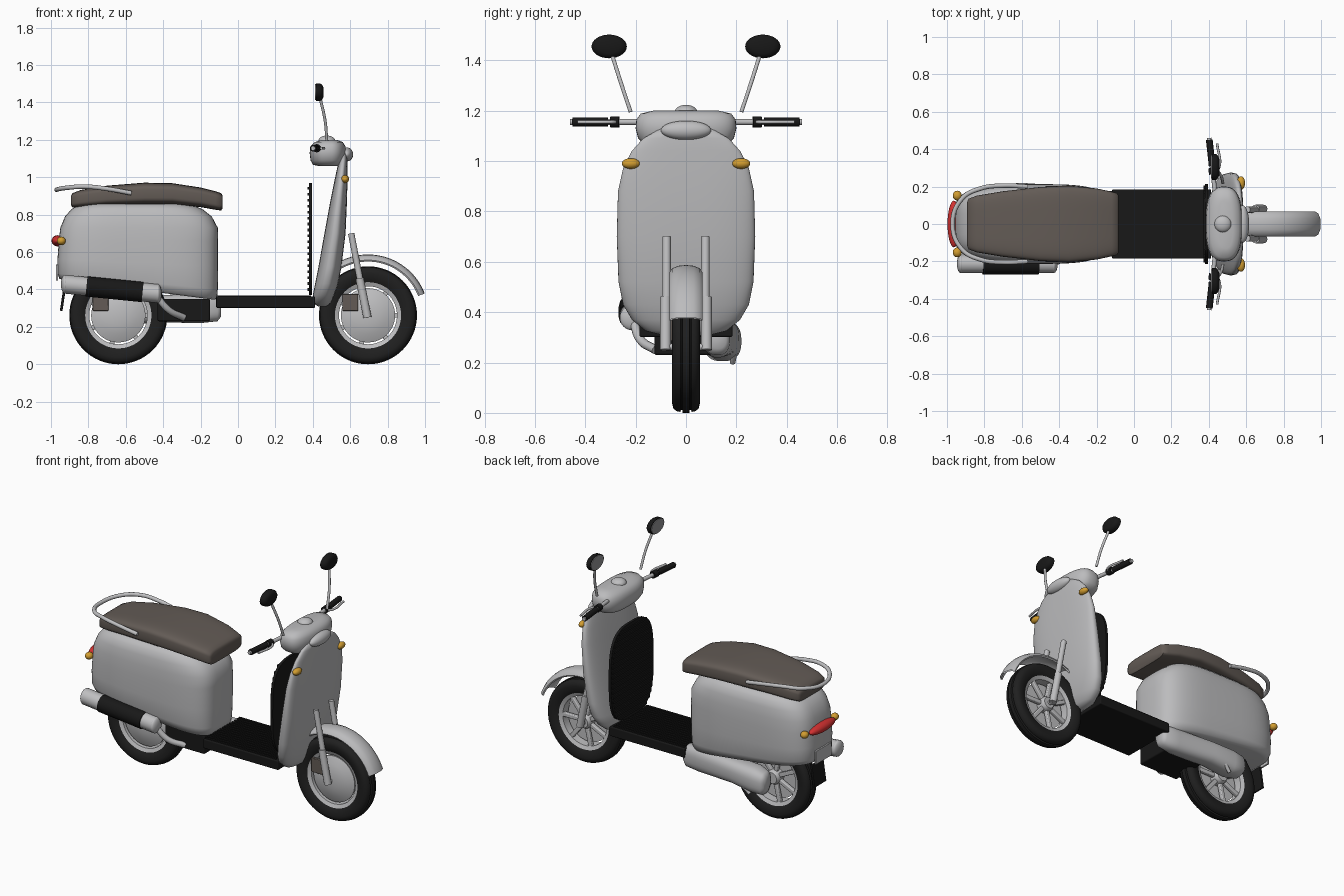
import bpy, bmesh, math
from mathutils import Vector

cube = bpy.data.objects.get("Cube")
if cube:
    bpy.data.objects.remove(cube, do_unlink=True)


def material(name, *rgb):
    m = bpy.data.materials.new(name)
    m.use_nodes = True
    m.diffuse_color = (*rgb, 1)
    m.node_tree.nodes["Principled BSDF"].inputs["Base Color"].default_value = (*rgb, 1)
    return m


PAINT = material("light grey paint", .5, .5, .51)
METAL = material("silver metal", .52, .52, .53)
RUBBER = material("tyre rubber", .014, .014, .014)
BLACK = material("black plastic", .009, .009, .009)
BROWN = material("taupe leather", .125, .105, .092)
RED = material("red lens", .65, .03, .03)
AMBER = material("amber lens", .65, .34, .03)
GLASS = material("mirror glass", .3, .3, .31)


def finish(obj, mat, angle=40):
    obj.data.materials.clear()
    obj.data.materials.append(mat)
    bpy.ops.object.select_all(action='DESELECT')
    obj.select_set(True)
    bpy.context.view_layer.objects.active = obj
    bpy.ops.object.shade_smooth_by_angle(angle=math.radians(angle))
    return obj


def from_bmesh(bm, name, mat, angle=40):
    bmesh.ops.recalc_face_normals(bm, faces=bm.faces[:])
    mesh = bpy.data.meshes.new(name)
    bm.to_mesh(mesh)
    bm.free()
    obj = bpy.data.objects.new(name, mesh)
    bpy.context.collection.objects.link(obj)
    return finish(obj, mat, angle)


def loft(name, axis, sections, power, mat, n=48, angle=50):
    """Skin superellipse sections: (position, a0, a1, b0, b1[, tilt along a])."""
    bm = bmesh.new()
    rings = []
    for pos, a0, a1, b0, b1, *tilt in sections:
        ring = []
        for i in range(n):
            t = 2 * math.pi * i / n
            c, s = math.cos(t), math.sin(t)
            u = math.copysign(abs(c) ** (2 / power), c)
            v = math.copysign(abs(s) ** (2 / power), s)
            a, b = (a0 + a1) / 2 + u * (a1 - a0) / 2, (b0 + b1) / 2 + v * (b1 - b0) / 2
            p = pos + (tilt[0] * (a1 - a) if tilt else 0)
            ring.append(bm.verts.new((p, a, b) if axis == 'x' else (a, b, p)))
        rings.append(ring)
    for r, q in zip(rings, rings[1:]):
        for i in range(n):
            bm.faces.new((r[i], r[(i + 1) % n], q[(i + 1) % n], q[i]))
    bm.faces.new(rings[0])
    bm.faces.new(rings[-1])
    return from_bmesh(bm, name, mat, angle)


def lathe(name, cx, cz, profile, mat, start=0, end=360, n=64, closed=True):
    """Turn a (radius, y) profile about a sideways axle."""
    bm = bmesh.new()
    full = end - start == 360
    rings = []
    for i in range(n if full else n + 1):
        t = math.radians(start + (end - start) * i / n)
        rings.append([bm.verts.new((cx + r * math.cos(t), y, cz + r * math.sin(t))) for r, y in profile])
    m = len(profile)
    for i in range(n):
        r, q = rings[i], rings[(i + 1) % len(rings)]
        for j in range(m if closed else m - 1):
            k = (j + 1) % m
            bm.faces.new((r[j], r[k], q[k], q[j]))
    bmesh.ops.remove_doubles(bm, verts=bm.verts[:], dist=1e-5)
    return from_bmesh(bm, name, mat)


def box(name, centre, size, mat, bevel=0, tilt=0):
    bpy.ops.mesh.primitive_cube_add(size=1, location=centre, rotation=(0, tilt, 0))
    obj = bpy.context.object
    obj.name = name
    obj.scale = size
    bpy.ops.object.transform_apply(location=False, rotation=False, scale=True)
    if bevel:
        mod = obj.modifiers.new("rounded edges", 'BEVEL')
        mod.width, mod.segments = bevel, 3
    return finish(obj, mat)


def ball(name, centre, radii, mat):
    bpy.ops.mesh.primitive_uv_sphere_add(segments=28, ring_count=16, location=centre)
    obj = bpy.context.object
    obj.name = name
    obj.scale = radii
    return finish(obj, mat, 180)


def tube(name, points, radius, mat, straight=False):
    curve = bpy.data.curves.new(name, 'CURVE')
    curve.dimensions = '3D'
    curve.bevel_depth, curve.bevel_resolution = radius, 4
    curve.use_fill_caps = True
    spline = curve.splines.new('BEZIER')
    spline.bezier_points.add(len(points) - 1)
    for bp, p in zip(spline.bezier_points, points):
        bp.co = p
        bp.handle_left_type = bp.handle_right_type = 'VECTOR' if straight else 'AUTO'
    obj = bpy.data.objects.new(name, curve)
    bpy.context.collection.objects.link(obj)
    bpy.ops.object.select_all(action='DESELECT')
    obj.select_set(True)
    bpy.context.view_layer.objects.active = obj
    bpy.ops.object.convert(target='MESH')
    return finish(bpy.context.object, mat)


# Wheels: grooved tyre, rim, domed cover on one side, spokes on the other
half = [(.17, .035), (.19, .048), (.225, .055), (.245, .05), (.256, .036), (.258, .022),
        (.25, .02), (.25, .015), (.262, .013)]
tyre = half + [(r, -y) for r, y in reversed(half)]
for label, x in (("front", .695), ("rear", -.64)):
    lathe(label + "_tyre", x, .262, tyre, RUBBER)
    lathe(label + "_rim", x, .262, [(.155, .03), (.178, .04), (.178, -.04), (.155, -.03)], METAL)
    lathe(label + "_wheel_cover", x, .262,
          [(0, -.055), (.05, -.052), (.1, -.042), (.145, -.022), (.145, -.01), (0, -.01)], METAL, closed=False)
    lathe(label + "_hub", x, .262, [(0, .05), (.035, .05), (.045, .035), (.045, -.02), (0, -.02)],
          METAL, closed=False, n=32)
    for i in range(7):
        a = 2 * math.pi * i / 7
        box(label + "_spoke", (x + .1 * math.cos(a), .015, .262 + .1 * math.sin(a)),
            (.135, .025, .026), METAL, .005, -a)
    box(label + "_brake_caliper", (x - .095, -.05, .33), (.085, .02, .09), BROWN, .004)

# Front mudguard and fork
guard = [(.295, -.066), (.312, -.055), (.322, -.03), (.325, 0), (.322, .03), (.312, .055), (.295, .066)]
inner = [(r - .008, y * .93) for r, y in reversed(guard)]
lathe("front_mudguard", .695, .262, guard + inner, PAINT, 21, 122, 36)
for s in (1, -1):
    tube("fork_tube", [(.605, s * .077, .7), (.655, s * .077, .44)], .017, METAL, True)
    tube("fork_sleeve", [(.65, s * .081, .46), (.692, s * .081, .25)], .022, METAL, True)
tube("front_axle", [(.69, -.08, .262), (.69, .08, .262)], .014, METAL, True)

# Leg shield with ribbed rear panel
shield = [(.308, .43, .47, .09), (.325, .405, .495, .16), (.37, .4, .515, .215), (.43, .412, .535, .25),
          (.52, .43, .553, .268), (.7, .462, .575, .275), (.88, .495, .583, .27), (.97, .513, .585, .25),
          (1.04, .528, .585, .215), (1.09, .54, .585, .17), (1.13, .55, .58, .1)]
loft("leg_shield", 'z', [(z, a, b, -h, h) for z, a, b, h in shield], 2.6, PAINT, 56, 80)
loft("leg_panel", 'x', [(.38, -.215, .215, .37, .97), (.396, -.215, .215, .37, .97)], 3.2, BLACK, 64)
for i in range(18):
    z = .4 + i * .0318
    w = .205 * (1 - (abs(z - .67) / .3) ** 3.2) ** (1 / 3.2)
    box("panel_rib", (.377, 0, z), (.01, 2 * w, .014), BLACK)

# Footboard with lengthwise ribs and the box beneath
box("footboard", (.148, 0, .332), (.53, .37, .06), BLACK, .006)
for i in range(15):
    box("footboard_rib", (.14, -.168 + i * .024, .364), (.5, .012, .01), BLACK)
box("engine_box", (-.29, -.01, .29), (.28, .23, .12), BLACK, .008)

# Rear body
body = [(.345, -.93, -.125, .17, .13), (.352, -.955, -.112, .195, .125), (.4, -.965, -.108, .207, .1),
        (.52, -.965, -.106, .213, .05), (.66, -.958, -.106, .213, 0), (.73, -.95, -.108, .211, 0),
        (.79, -.925, -.14, .203, 0), (.83, -.89, -.19, .19, 0), (.858, -.84, -.26, .16, 0)]
loft("rear_body", 'z', [(z, a, b, -h, h, t) for z, a, b, h, t in body], 3.6, PAINT, 64, 80)

# Seat
seat = [(-.893, .85, .9, .115), (-.885, .838, .915, .135), (-.84, .84, .932, .152), (-.7, .85, .955, .175),
        (-.5, .855, .971, .198), (-.35, .855, .968, .205), (-.2, .84, .945, .19), (-.12, .826, .925, .173),
        (-.09, .822, .915, .165), (-.082, .835, .9, .15)]
loft("seat", 'x', [(x, -h, h, a, b) for x, a, b, h in seat], 4.5, BROWN, 56, 55)
rail = [(-.57, .2, .915), (-.7, .205, .938), (-.82, .19, .95), (-.92, .135, .943), (-.97, 0, .933)]
tube("grab_rail", rail + [(x, -y, z) for x, y, z in rail[-2::-1]], .012, METAL)

# Tail light, number plate, mud flap
ball("tail_light", (-.963, 0, .66), (.034, .125, .03), RED)
box("number_plate", (-.968, 0, .49), (.012, .16, .085), METAL, .003)
box("mud_flap", (-.935, 0, .355), (.014, .12, .14), BLACK, .004, .15)

# Exhaust on the right-hand side
tube("exhaust", [(-.925, -.213, .428), (-.43, -.213, .378)], .05, METAL, True)
ball("exhaust_rear_cap", (-.925, -.213, .428), (.022, .05, .05), METAL)
ball("exhaust_front_cap", (-.43, -.213, .378), (.022, .05, .05), METAL)
tube("exhaust_shield", [(-.81, -.215, .416), (-.51, -.215, .386)], .054, BLACK, True)
tube("exhaust_pipe", [(-.44, -.21, .37), (-.37, -.18, .29), (-.29, -.12, .25)], .018, METAL)

# Drive casing and starter lever on the other side
case = [(-.69, .14, .2, .24, .33), (-.67, .1, .215, .21, .35), (-.6, .07, .22, .205, .365), (-.45, .07, .21, .225, .37),
        (-.2, .07, .18, .22, .375), (-.11, .075, .175, .23, .37), (-.09, .09, .16, .255, .35)]
loft("drive_casing", 'x', case, 2.6, PAINT, 36, 60)
tube("starter_lever", [(-.45, .18, .33), (-.52, .195, .26), (-.58, .185, .2)], .011, METAL)

# Handlebar housing, headlight and speedometer
housing = [(1.06, .43, .54, .13), (1.067, .4, .56, .165), (1.09, .388, .572, .19), (1.13, .383, .578, .2),
           (1.165, .388, .575, .197), (1.188, .41, .56, .18), (1.2, .45, .53, .13)]
loft("handlebar_housing", 'z', [(z, a, b, -h, h) for z, a, b, h in housing], 2.7, PAINT, 48, 80)
ball("headlight", (.58, 0, 1.122), (.036, .1, .038), METAL)
ball("speedometer", (.475, 0, 1.195), (.045, .045, .028), METAL)

# Handlebars, mirrors and turn signals, once per side
for s in (1, -1):
    bar = lambda y, x=0: (.43 - (y - .2) * .11 + x, s * y, 1.155)
    tube("handlebar", [bar(.15), bar(.46)], .012, METAL, True)
    tube("grip", [bar(.31), bar(.45)], .018, BLACK, True)
    tube("switch_box", [bar(.265), bar(.3)], .022, BLACK, True)
    tube("brake_lever", [bar(.275, .01), bar(.3, .035), bar(.43, .04)], .007, METAL)
    tube("mirror_stem", [(.475, s * .22, 1.195), (.466, s * .255, 1.3), (.44, s * .293, 1.42)], .008, METAL)
    for name, mat, secs in (
            ("mirror_shell", BLACK, [(.456, .6), (.45, .85), (.438, 1), (.416, 1)]),
            ("mirror_glass", GLASS, [(.417, .9), (.412, .9)])):
        loft(name, 'x', [(x, s * .305 - .07 * k, s * .305 + .07 * k, 1.455 - .047 * k, 1.455 + .047 * k)
                         for x, k in secs], 2, mat, 32)
    ball("front_turn_signal", (.572, s * .219, .99), (.022, .036, .021), AMBER)
    ball("rear_turn_signal", (-.945, s * .152, .66), (.024, .026, .022), AMBER)
